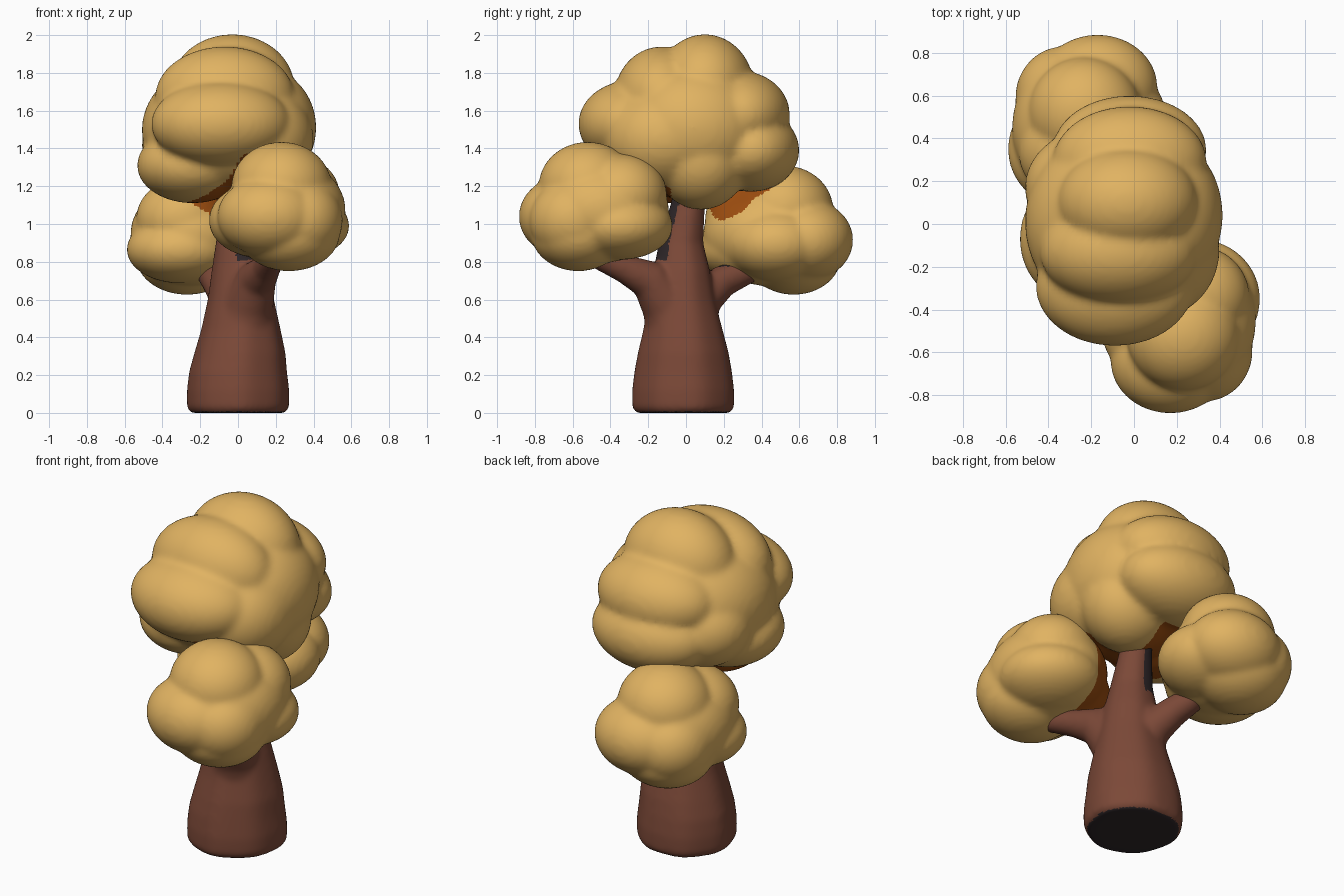
import bpy, bmesh, math
from mathutils import Vector, Matrix

old = bpy.data.objects.get("Cube")
if old:
    bpy.data.objects.remove(old, do_unlink=True)


def material(name, rgb):
    m = bpy.data.materials.new(name)
    m.use_nodes = True
    m.diffuse_color = (*rgb, 1)
    m.node_tree.nodes["Principled BSDF"].inputs["Base Color"].default_value = (*rgb, 1)
    return m


GOLD = material("golden leaves", (0.75, 0.45, 0.122))
RUST = material("rust inner leaves", (0.34, 0.075, 0.005))
BARK = material("brown bark", (0.20, 0.066, 0.039))
CHAR = material("charcoal bark", (0.028, 0.02, 0.022))


def fused_object(name, bm, voxel, smoothing, mats, rule):
    """Fuse overlapping solids into one soft skin and colour it by a rule."""
    raw = bpy.data.meshes.new(name)
    bm.to_mesh(raw)
    bm.free()
    ob = bpy.data.objects.new(name, raw)
    bpy.context.collection.objects.link(ob)
    r = ob.modifiers.new("fuse", "REMESH")
    r.mode, r.voxel_size = "VOXEL", voxel
    s = ob.modifiers.new("soften", "SMOOTH")
    s.factor, s.iterations = 0.5, smoothing
    dg = bpy.context.evaluated_depsgraph_get()
    mesh = bpy.data.meshes.new_from_object(ob.evaluated_get(dg))
    ob.modifiers.clear()
    ob.data = mesh
    mesh.materials.clear()
    for m in mats:
        mesh.materials.append(m)
    for p in mesh.polygons:
        p.use_smooth = True
        p.material_index = int(rule(p.center, p.normal))


def lobes(items):
    bm = bmesh.new()
    for c, r in items:
        bmesh.ops.create_icosphere(bm, subdivisions=4, radius=1,
                                   matrix=Matrix.Translation(c) @ Matrix.Diagonal((*r, 1)))
    return bm


def tube(bm, path, sides=48, flute=0.0):
    """Closed tapering tube through (x, y, z, radius) stations."""
    rings = []
    for i, (x, y, z, r) in enumerate(path):
        a, b = path[max(i - 1, 0)], path[min(i + 1, len(path) - 1)]
        rot = (Vector(b[:3]) - Vector(a[:3])).to_track_quat("Z", "Y")
        if flute:
            rot.identity()
        ring = []
        for k in range(sides):
            t = math.tau * k / sides
            rr = r * (1 + flute * math.sin(5 * t) * math.sin(2 * t + 1))
            ring.append(bm.verts.new(Vector((x, y, z)) + rot @ Vector((rr * math.cos(t), rr * math.sin(t), 0))))
        rings.append(ring)
    for lo, hi in zip(rings, rings[1:]):
        for k in range(sides):
            j = (k + 1) % sides
            bm.faces.new((lo[k], lo[j], hi[j], hi[k]))
    bm.faces.new(rings[0][::-1])
    bm.faces.new(rings[-1])


# Trunk with two branches
bm = bmesh.new()
tube(bm, [(0, -0.01, 0, 0.25), (0, -0.01, 0.03, 0.27), (0, -0.01, 0.12, 0.27), (0, -0.01, 0.22, 0.258),
          (0.01, -0.01, 0.32, 0.24), (0.015, -0.012, 0.44, 0.21), (0.015, -0.02, 0.6, 0.175),
          (0.01, -0.02, 0.75, 0.15), (0, -0.025, 0.9, 0.118), (0, 0.01, 1.1, 0.092),
          (0, 0.04, 1.3, 0.08)], flute=0.025)
tube(bm, [(0.02, -0.04, 0.40, 0.17), (0.05, -0.10, 0.58, 0.14), (0.10, -0.20, 0.71, 0.105),
          (0.15, -0.33, 0.765, 0.075), (0.20, -0.52, 0.85, 0.06)])
tube(bm, [(0, 0, 0.45, 0.13), (-0.05, 0.10, 0.62, 0.105), (-0.11, 0.20, 0.70, 0.085),
          (-0.16, 0.33, 0.755, 0.07), (-0.20, 0.5, 0.82, 0.06)])


def bark_rule(c, n):
    if c.z < 0.02 and n.z < -0.8:
        return True
    branch_top = c.z > 0.775 and n.z > 0.5 and c.y > 0.15
    trunk_front = c.z > 0.785 and 0.4 * n.x - 0.9 * n.y > 0.82 and c.y > -0.19
    trunk_back = c.z > 0.84 and 0.65 * n.y - 0.75 * n.x > 0.62
    return branch_top or trunk_front or trunk_back


fused_object("trunk", bm, 0.014, 12, (BARK, CHAR), bark_rule)

# Large crown
crown = [
    ((-0.055, 0.01, 1.50), (0.455, 0.46, 0.37)),
    ((-0.03, 0.10, 1.72), (0.33, 0.26, 0.285)),
    ((-0.07, -0.13, 1.67), (0.37, 0.25, 0.27)),
    ((-0.09, -0.29, 1.53), (0.37, 0.28, 0.23)),
    ((-0.02, 0.29, 1.58), (0.36, 0.26, 0.23)),
    ((-0.02, 0.345, 1.39), (0.36, 0.255, 0.22)),
    ((0.11, 0.08, 1.34), (0.27, 0.25, 0.265)),
    ((-0.24, -0.07, 1.31), (0.295, 0.31, 0.20)),
    ((-0.21, 0.17, 1.42), (0.30, 0.27, 0.24)),
    ((0.10, 0.04, 1.51), (0.315, 0.38, 0.33)),
    ((0.10, -0.12, 1.45), (0.30, 0.32, 0.28)),
]


def crown_rule(c, n):
    behind_cluster = c.y < -0.08 and c.z < 1.37 and -0.08 + 0.6 * (c.z - 1.19) < c.x < 0.25
    underside = n.z < -0.5 and math.hypot(c.x, c.y) < 0.3 and c.x < 0.03
    return behind_cluster or underside


fused_object("crown_leaves", lobes(crown), 0.018, 9, (GOLD, RUST), crown_rule)

# Two side clusters, the rear one a lower half-turn copy of the front one
cluster = [
    ((0.25, -0.45, 1.07), (0.32, 0.36, 0.275)),
    ((0.23, -0.52, 1.20), (0.265, 0.26, 0.235)),
    ((0.17, -0.64, 1.04), (0.28, 0.245, 0.215)),
    ((0.27, -0.57, 0.95), (0.27, 0.25, 0.20)),
    ((0.33, -0.59, 1.02), (0.225, 0.24, 0.22)),
    ((0.29, -0.34, 1.15), (0.25, 0.24, 0.22)),
    ((0.30, -0.35, 0.99), (0.29, 0.28, 0.18)),
    ((0.12, -0.48, 1.02), (0.275, 0.27, 0.20)),
]


def front_rule(c, n):
    return n.y > 0.1 and c.x < 0.17 and math.hypot(c.x, c.y) < 0.45


def back_rule(c, n):
    upper = c.z > 0.92 + 0.75 * (c.y - 0.1) - 0.7 * c.x
    return upper and 0.35 * n.x - 0.8 * n.y + 0.35 * n.z > 0 and math.hypot(c.x, c.y) < 0.45


for name, s, drop, rule in (("front_leaves", 1, 0, front_rule), ("back_leaves", -1, 0.125, back_rule)):
    items = [((s * x, s * y, z - drop), r) for (x, y, z), r in cluster]
    fused_object(name, lobes(items), 0.016, 9, (GOLD, RUST), rule)
